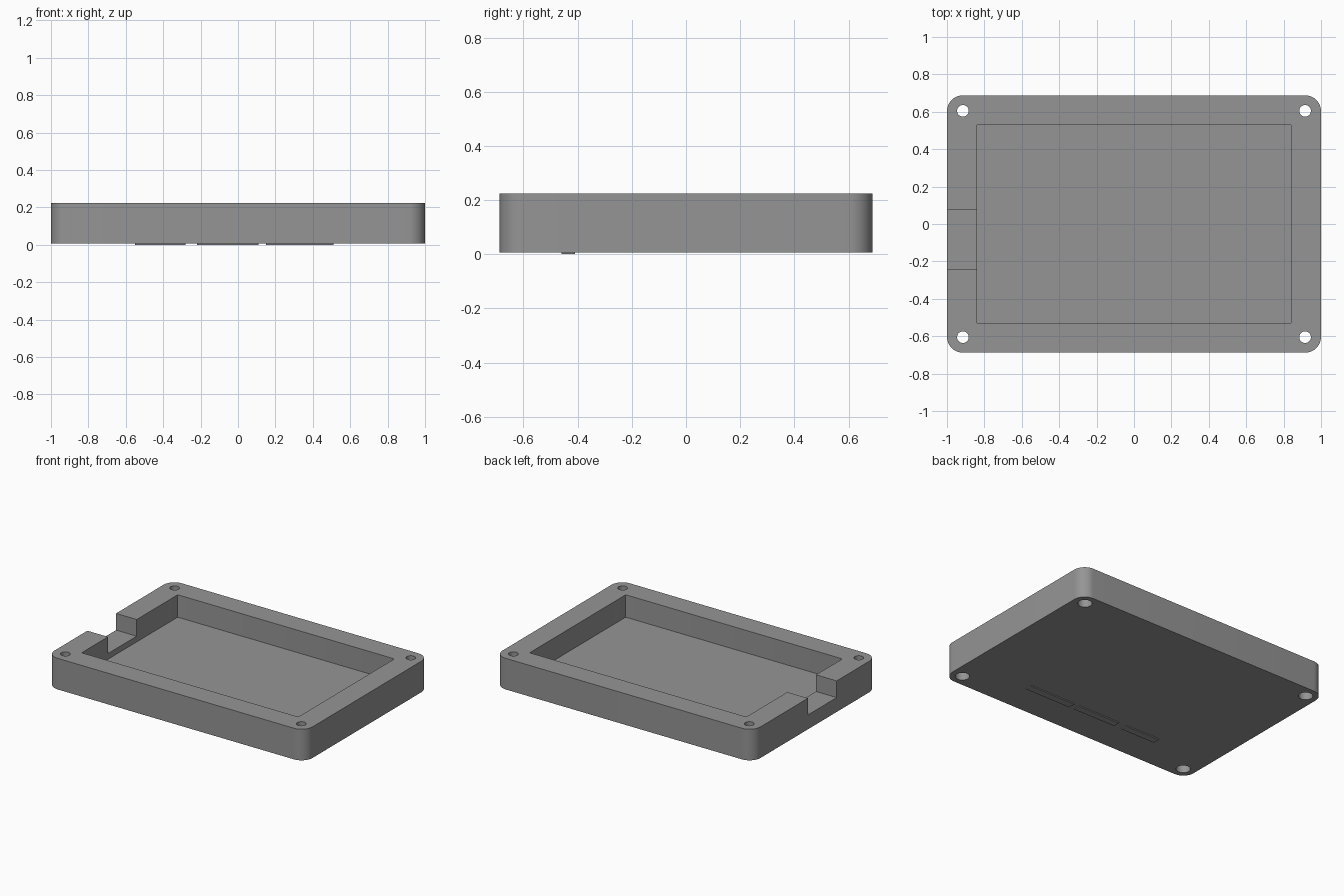
import bpy, bmesh, math

if "Cube" in bpy.data.objects:
    bpy.data.objects.remove(bpy.data.objects["Cube"])

BOTTOM, TOP = 0.007, 0.225

grey = bpy.data.materials.new("mid_grey")
grey.diffuse_color = (0.3, 0.3, 0.3, 1)
grey.use_nodes = True
grey.node_tree.nodes["Principled BSDF"].inputs["Base Color"].default_value = grey.diffuse_color


def rounded_slab(name, hx, hy, z0, z1, radius, steps):
    """Upright rounded rectangle prism centred on the origin."""
    bm = bmesh.new()
    ring = []
    corners = [(1, 1, 0), (-1, 1, 90), (-1, -1, 180), (1, -1, 270)]
    for sx, sy, start in corners:
        for i in range(steps + 1):
            a = math.radians(start + 90 * i / steps)
            ring.append(bm.verts.new((sx * (hx - radius) + radius * math.cos(a),
                                      sy * (hy - radius) + radius * math.sin(a), z0)))
    base = bm.faces.new(ring)
    out = bmesh.ops.extrude_face_region(bm, geom=[base])
    top = [v for v in out["geom"] if isinstance(v, bmesh.types.BMVert)]
    bmesh.ops.translate(bm, verts=top, vec=(0, 0, z1 - z0))
    bmesh.ops.recalc_face_normals(bm, faces=bm.faces)
    mesh = bpy.data.meshes.new(name)
    bm.to_mesh(mesh)
    bm.free()
    mesh.materials.append(grey)
    obj = bpy.data.objects.new(name, mesh)
    bpy.context.collection.objects.link(obj)
    return obj


def box(name, x0, x1, y0, y1, z0, z1):
    bpy.ops.mesh.primitive_cube_add(size=1, location=((x0 + x1) / 2, (y0 + y1) / 2, (z0 + z1) / 2))
    obj = bpy.context.object
    obj.name = name
    obj.scale = (x1 - x0, y1 - y0, z1 - z0)
    bpy.ops.object.transform_apply(location=False, rotation=False, scale=True)
    obj.data.materials.append(grey)
    return obj


def cylinder(name, x, y, r, z0, z1):
    bpy.ops.mesh.primitive_cylinder_add(vertices=32, radius=r, depth=z1 - z0,
                                        location=(x, y, (z0 + z1) / 2))
    obj = bpy.context.object
    obj.name = name
    obj.data.materials.append(grey)
    return obj


def cut(target, cutter):
    mod = target.modifiers.new("cut", "BOOLEAN")
    mod.operation = "DIFFERENCE"
    mod.solver = "EXACT"
    mod.object = cutter
    bpy.context.view_layer.objects.active = target
    bpy.ops.object.modifier_apply(modifier=mod.name)
    bpy.data.objects.remove(cutter)


# Tray body with rounded corners
tray = rounded_slab("tray_body", 1.0, 0.688, BOTTOM, TOP, 0.085, 12)

# Main pocket, then the cable notch through the left wall
cut(tray, rounded_slab("pocket_cutter", 0.84, 0.532, 0.068, 0.4, 0.008, 3))
cut(tray, box("notch_cutter", -1.2, -0.7, -0.24, 0.078, 0.108, 0.4))

# Corner screw holes with wider recesses from below
for sx in (-1, 1):
    for sy in (-1, 1):
        cut(tray, cylinder("hole_cutter", sx * 0.915, sy * 0.605, 0.031, -0.1, 0.4))
        cut(tray, cylinder("recess_cutter", sx * 0.915, sy * 0.605, 0.046, -0.1, 0.11))

bpy.ops.object.select_all(action="DESELECT")
tray.select_set(True)
bpy.context.view_layer.objects.active = tray
bpy.ops.object.shade_smooth_by_angle(angle=math.radians(30))

# Plain raised strips under the base
for i, (x0, x1) in enumerate([(-0.55, -0.28), (-0.22, 0.11), (0.15, 0.51)]):
    box(f"base_strip_{i + 1}", x0, x1, -0.46, -0.41, 0.0, BOTTOM + 0.001)
